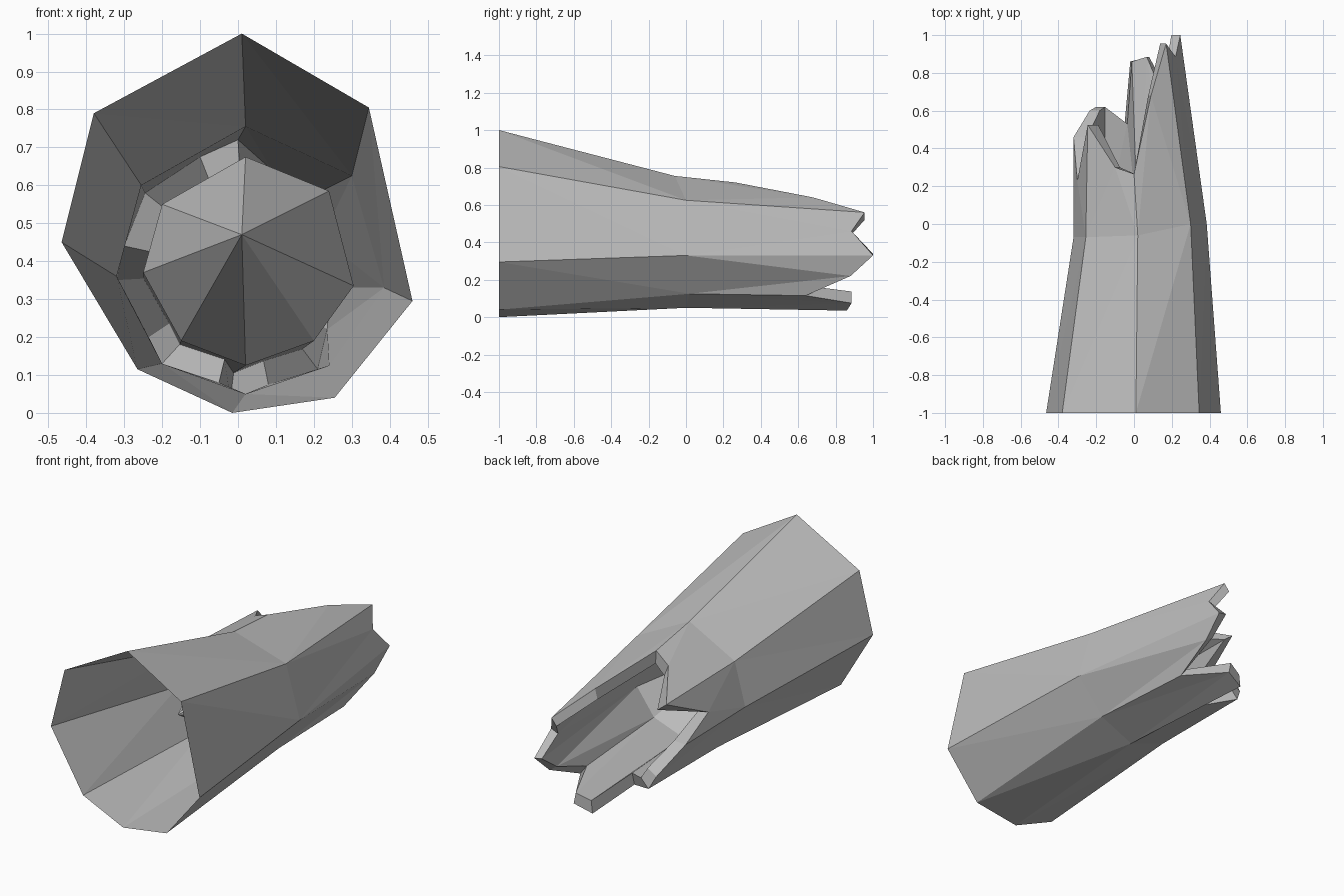
import bpy, bmesh
from mathutils import Vector

cube = bpy.data.objects.get("Cube")
if cube:
    bpy.data.objects.remove(cube)

# One plain grey for the whole log
grey = bpy.data.materials.new("weathered_grey")
grey.use_nodes = True
colour = (0.5, 0.5, 0.5, 1)
grey.diffuse_color = colour
grey.node_tree.nodes["Principled BSDF"].inputs["Base Color"].default_value = colour

# Eight corners, starting at the top and going towards +x
mouth = [(.01, -1, 1), (.345, -1, .805), (.46, -1, .295), (.255, -1, .04),
         (-.015, -1, 0), (-.265, -1, .115), (-.465, -1, .45), (-.38, -1, .79)]
waist = [(.02, -.06, .755), (.3, 0, .625), (.385, 0, .33), (.24, .02, .125),
         (.02, 0, .05), (-.2, 0, .13), (-.32, -.07, .36), (-.255, -.07, .6)]
core = [(.02, 0, .675), (.24, 0, .585), (.305, 0, .335), (.2, 0, .19),
        (.02, 0, .125), (-.15, 0, .19), (-.25, 0, .37), (-.2, 0, .55)]
apex = (.01, -.55, .47)

# Splintered end: where each corner breaks, and the break between corners
tips = [(0, .265, .72), (.17, .955, .56), (.245, 1, .33), (.21, .64, .115),
        (-.02, .86, .035), (-.2, .62, .13), (-.32, .46, .35), (-.245, .525, .58)]
breaks = [(.09, .68, .64), (.22, .885, .46), (.235, .88, .22), (.08, .885, .075),
          (-.05, .53, .08), (-.235, .6, .2), (-.3, .23, .44), (-.1, .3, .675)]


def inward(p, factor=.79):
    """Move a point of the rim towards the axis of the log."""
    return (.02 + (p[0] - .02) * factor, p[1], .37 + (p[2] - .37) * factor)


bm = bmesh.new()


def ring(points):
    return [bm.verts.new(Vector(p)) for p in points]


def panel(base, tip, notch, i, flip):
    """Three facets from a ring up to a notched edge."""
    j = (i + 1) % len(base)
    for tri in ((base[i], base[j], notch[i]), (base[i], notch[i], tip[i]),
                (base[j], tip[j], notch[i])):
        bm.faces.new(tri[::-1] if flip else tri)


m, w, c, t, b = map(ring, (mouth, waist, core, tips, breaks))
ti, bi = ring(map(inward, tips)), ring(map(inward, breaks))
tip_point = bm.verts.new(apex)

for i in range(8):
    j = (i + 1) % 8
    # Flared trunk
    bm.faces.new((m[i], m[j], w[j]))
    bm.faces.new((m[i], w[j], w[i]))
    # Splinters outside and inside, joined by the broken rim
    panel(w, t, b, i, False)
    panel(c, ti, bi, i, True)
    bm.faces.new((t[i], b[i], bi[i], ti[i]))
    bm.faces.new((b[i], t[j], ti[j], bi[i]))
    # Pointed bottom of the hollow
    bm.faces.new((c[j], c[i], tip_point))

bmesh.ops.recalc_face_normals(bm, faces=bm.faces)
mesh = bpy.data.meshes.new("broken_log")
bm.to_mesh(mesh)
bm.free()
mesh.materials.append(grey)
bpy.context.scene.collection.objects.link(bpy.data.objects.new("broken_log", mesh))
